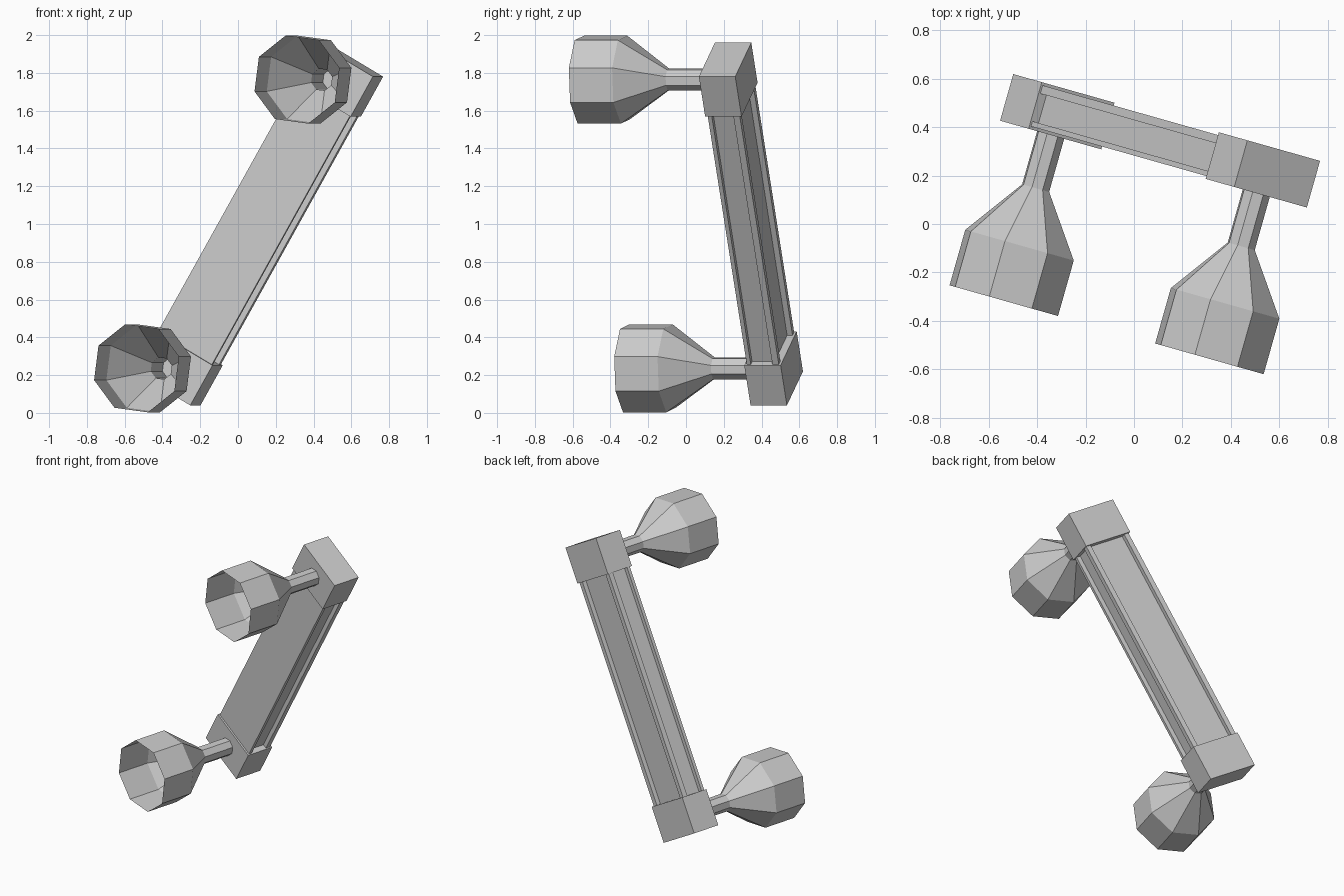
import bpy, bmesh
from math import radians, cos, sin, tau
from mathutils import Matrix, Vector

cube = bpy.data.objects.get("Cube")
if cube:
    bpy.data.objects.remove(cube, do_unlink=True)

# One plain grey for the whole fixture
grey = bpy.data.materials.new("plain_grey")
grey.use_nodes = True
colour = (0.6, 0.6, 0.6, 1.0)
grey.diffuse_color = colour
grey.node_tree.nodes["Principled BSDF"].inputs["Base Color"].default_value = colour

# Bar frame: X across the bar, Y front to back, Z along the bar
FRAME = (Matrix.Rotation(radians(-15.8), 4, 'Z')
         @ Matrix.Translation((0.01, 0.36, 1.0))
         @ Matrix.Rotation(radians(30), 4, 'Y'))

HALF_LEN, HALF_W, HALF_D, BLOCK = 1.005, 0.18, 0.1, 0.245
BLOCK_Z = HALF_LEN - BLOCK / 2


def finish(name, bm):
    bmesh.ops.recalc_face_normals(bm, faces=bm.faces)
    bm.transform(FRAME)
    mesh = bpy.data.meshes.new(name)
    bm.to_mesh(mesh)
    bm.free()
    mesh.materials.append(grey)
    obj = bpy.data.objects.new(name, mesh)
    bpy.context.collection.objects.link(obj)
    return obj


def end_block(name, z):
    bm = bmesh.new()
    size = Matrix.Diagonal((2 * HALF_W, 2 * HALF_D, BLOCK, 1))
    bmesh.ops.create_cube(bm, size=1, matrix=Matrix.Translation((0, 0, z)) @ size)
    finish(name, bm)


def beam():
    # Cross-section with long channels in both sides and the back
    w, d = HALF_W - 0.008, HALF_D - 0.012
    deep, rim, lip = 0.03, 0.035, 0.022
    half = [(w, -d), (w, lip - d), (w - deep, lip - d), (w - deep, d - rim),
            (w, d - rim), (w, d), (w - rim, d), (w - rim, d - deep)]
    section = half + [(-x, y) for x, y in reversed(half)]
    z = HALF_LEN - BLOCK
    bm = bmesh.new()
    face = bm.faces.new([bm.verts.new((x, y, -z)) for x, y in section])
    out = bmesh.ops.extrude_face_region(bm, geom=[face])
    top = [v for v in out["geom"] if isinstance(v, bmesh.types.BMVert)]
    bmesh.ops.translate(bm, verts=top, vec=Vector((0, 0, 2 * z)))
    finish("beam", bm)


def cup(name, z, sides=8):
    # Open thin-walled cup, cone and hollow stem, as (radius, y) rings
    profile = [(0.241, -0.811), (0.241, -0.573), (0.06, -0.328), (0.06, -HALF_D)]
    bm = bmesh.new()
    rings = [[bm.verts.new((r * cos(tau * i / sides), y, z + r * sin(tau * i / sides)))
              for i in range(sides)] for r, y in profile]
    for a, b in zip(rings, rings[1:]):
        for i in range(sides):
            j = (i + 1) % sides
            bm.faces.new((a[i], a[j], b[j], b[i]))
    finish(name, bm)


beam()
for label, z in (("lower", -BLOCK_Z), ("upper", BLOCK_Z)):
    end_block(label + "_end_block", z)
    cup(label + "_cup", z)
